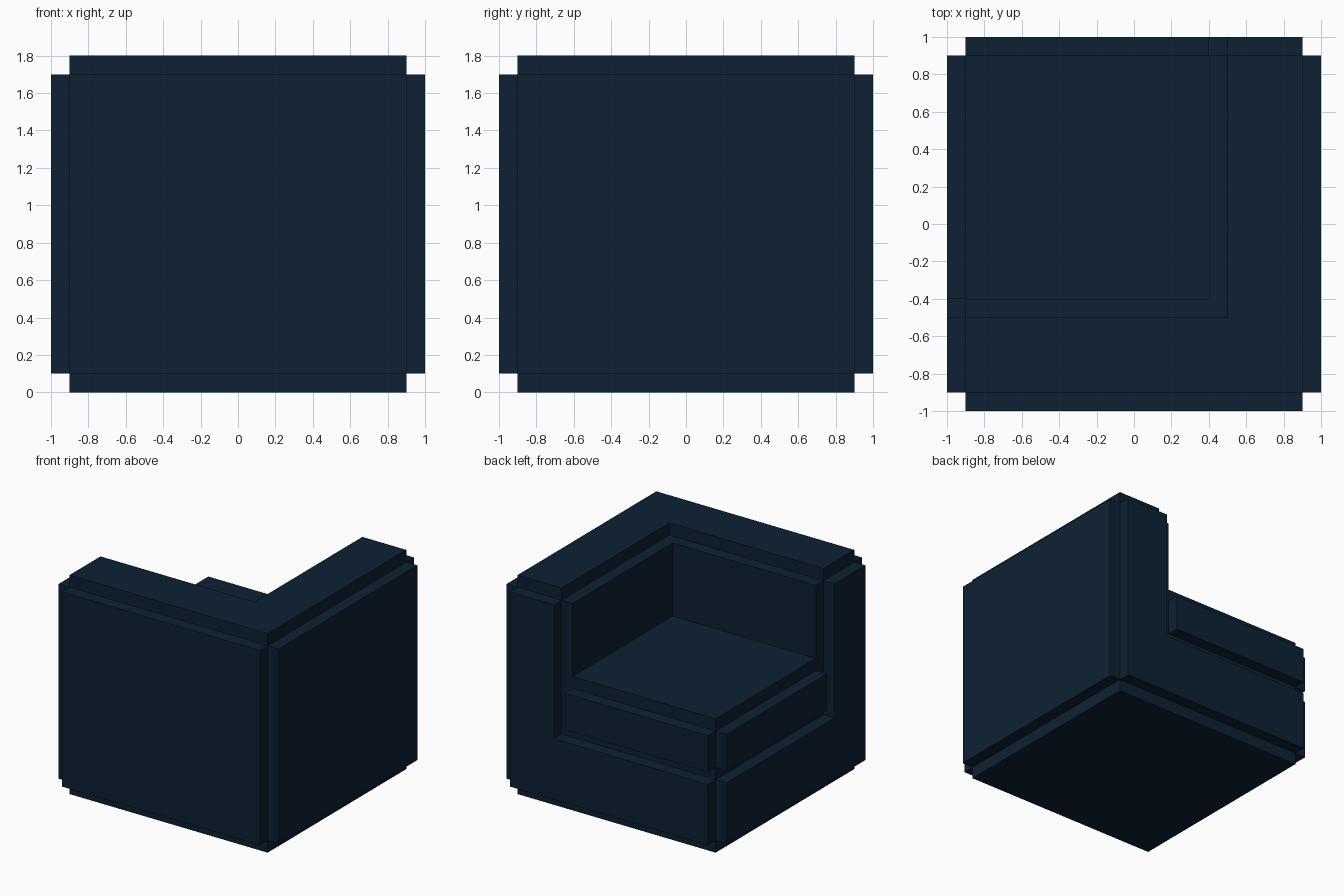
import bpy
import bmesh

cube = bpy.data.objects.get("Cube")
if cube:
    bpy.data.objects.remove(cube, do_unlink=True)

navy = bpy.data.materials.new("navy fabric")
navy.use_nodes = True
NAVY = (0.004, 0.0152, 0.0343, 1)
navy.diffuse_color = NAVY
bsdf = navy.node_tree.nodes["Principled BSDF"]
bsdf.inputs["Base Color"].default_value = NAVY
bsdf.inputs["Roughness"].default_value = 0.8


def prism(name, profile, start, end, place):
    """Extrude a 2D profile from start to end; place maps (u, v, depth) to (x, y, z)."""
    bm = bmesh.new()
    lower = [bm.verts.new(place(u, v, start)) for u, v in profile]
    upper = [bm.verts.new(place(u, v, end)) for u, v in profile]
    bm.faces.new(lower)
    bm.faces.new(upper)
    n = len(profile)
    for i in range(n):
        j = (i + 1) % n
        bm.faces.new((lower[i], lower[j], upper[j], upper[i]))
    bmesh.ops.recalc_face_normals(bm, faces=bm.faces)
    mesh = bpy.data.meshes.new(name)
    bm.to_mesh(mesh)
    bm.free()
    mesh.materials.append(navy)
    obj = bpy.data.objects.new(name, mesh)
    bpy.context.collection.objects.link(obj)
    return obj


def rect(u0, u1, v0, v1):
    return [(u0, v0), (u1, v0), (u1, v1), (u0, v1)]


def corner(inner):
    """Plan of the L-shaped back: walls on +x and -y."""
    return [(-0.9, -0.9), (0.9, -0.9), (0.9, 0.9),
            (inner, 0.9), (inner, -inner), (-0.9, -inner)]


def flat(u, v, d):
    return (u, v, d)


def along_y(u, v, d):
    return (u, d, v)


def along_x(u, v, d):
    # Mirror of along_y across the diagonal of the seat
    return (-d, -u, v)


# Solid core: base, corner back, cap and cushion
prism("base", rect(-0.9, 0.9, -0.9, 0.9), 0.0, 0.6, flat)
prism("corner_back", corner(0.4), 0.6, 1.7, flat)
prism("back_cap", corner(0.5), 1.7, 1.8, flat)
prism("seat_cushion", rect(-0.9, 0.4, -0.4, 0.9), 0.6, 1.1, flat)

# Raised upholstery panels, repeated on both open and both closed sides
end_profile = [(-0.9, 0.1), (0.9, 0.1), (0.9, 1.7),
               (0.5, 1.7), (0.5, 0.6), (-0.9, 0.6)]
for side, place in (("rear", along_y), ("right", along_x)):
    prism(side + "_end_panel", end_profile, 0.9, 1.0, place)
    prism(side + "_cushion_panel", rect(-0.9, 0.4, 0.7, 1.0), 0.9, 1.0, place)
for side, place in (("front", along_y), ("left", along_x)):
    prism(side + "_outer_panel", rect(-0.9, 0.9, 0.1, 1.7), -1.0, -0.9, place)
